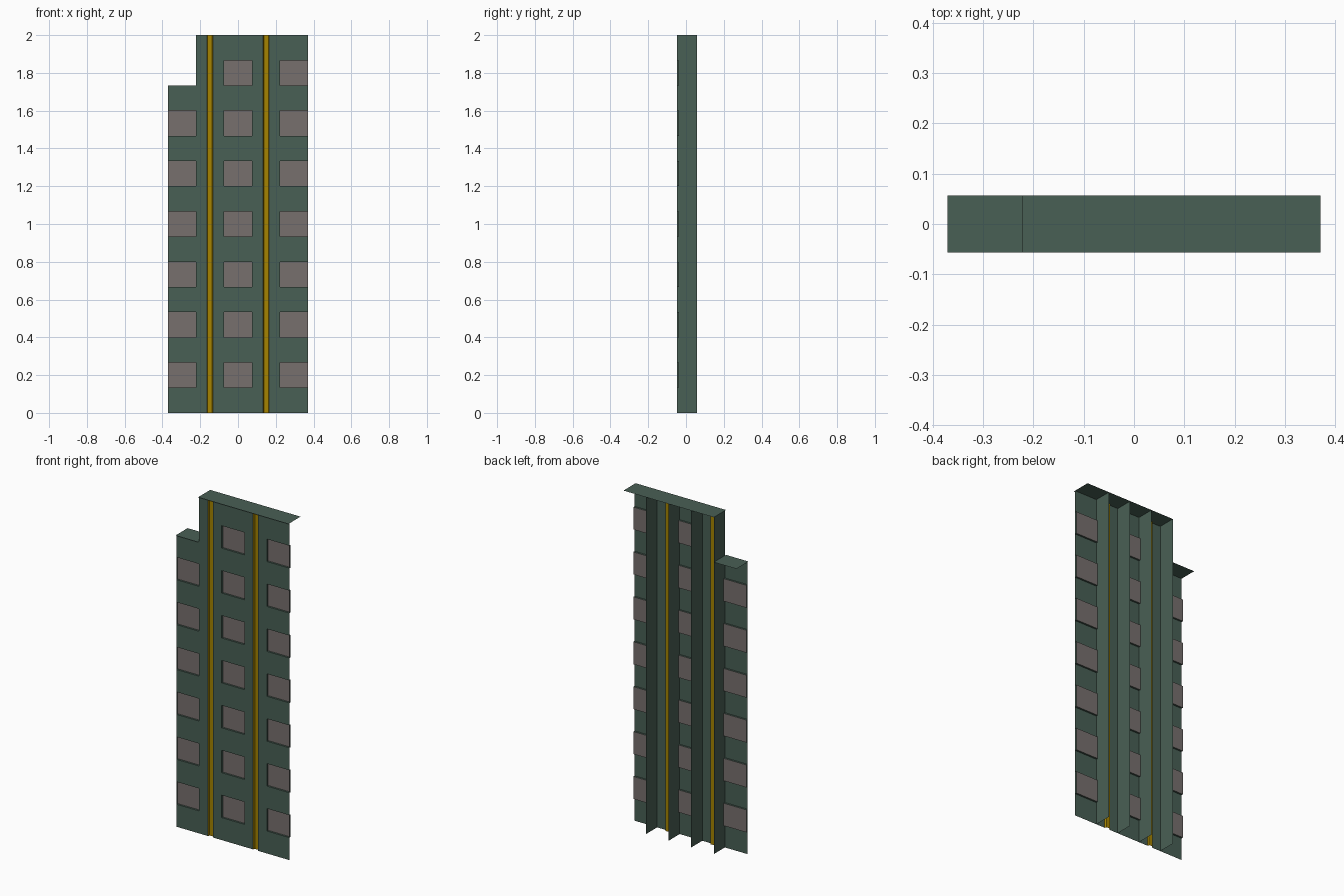
import bpy
import bmesh

if "Cube" in bpy.data.objects:
    bpy.data.objects.remove(bpy.data.objects["Cube"])

H = 2.0
BAND = H / 15            # alternating wall and window bands
X1, X2, X3 = 0.0742, 0.2226, 0.371
YF, YB, YR = -0.047, 0.057, -0.036   # wall face, fin back, recess floor
OVERHANG = -0.057


def material(name, rgb):
    m = bpy.data.materials.new(name)
    m.diffuse_color = (*rgb, 1)
    m.use_nodes = True
    m.node_tree.nodes["Principled BSDF"].inputs["Base Color"].default_value = m.diffuse_color
    return m


GREEN = material("green_wall", (0.066, 0.115, 0.09))
GLASS = material("grey_glass", (0.187, 0.162, 0.155))
YELLOW = material("yellow_trim", (0.38, 0.23, 0.0))


def sheet(name, quads, mat):
    """Join quads into one flat-shaded sheet object."""
    bm = bmesh.new()
    for q in quads:
        bm.faces.new([bm.verts.new(p) for p in q])
    bmesh.ops.remove_doubles(bm, verts=bm.verts, dist=1e-5)
    me = bpy.data.meshes.new(name)
    bm.to_mesh(me)
    bm.free()
    me.materials.append(mat)
    ob = bpy.data.objects.new(name, me)
    bpy.context.collection.objects.link(ob)
    return ob


def front(x0, x1, z0, z1, y):
    return [(x0, y, z0), (x1, y, z0), (x1, y, z1), (x0, y, z1)]


def extrude_x(profile, z0, z1):
    """Vertical quads along a plan profile of (x, y) points, facing -y."""
    return [[(*a, z0), (*b, z0), (*b, z1), (*a, z1)]
            for a, b in zip(profile, profile[1:])]


def reveals(x0, x1, z0, z1):
    c = [(x0, z0), (x1, z0), (x1, z1), (x0, z1)]
    return [[(a[0], YF, a[1]), (a[0], YR, a[1]), (b[0], YR, b[1]), (b[0], YF, b[1])]
            for a, b in zip(c, c[1:] + c[:1])]


# Window columns: plain bands, and recessed panes on odd bands
for label, x0, x1, bands in (("left", -X3, -X2, 13),
                             ("middle", -X1, X1, 15),
                             ("right", X2, X3, 15)):
    wall, panes = [], []
    for k in range(bands):
        z0, z1 = k * BAND, (k + 1) * BAND
        if k % 2:
            wall += reveals(x0, x1, z0, z1)
            panes.append(front(x0, x1, z0, z1, YR))
        else:
            wall.append(front(x0, x1, z0, z1, YF))
    sheet(label + "_window_wall", wall, GREEN)
    sheet(label + "_window_panes", panes, GLASS)

# Piers between the windows, each with a yellow groove down its centre
for label, s in (("left", -1), ("right", 1)):
    c = s * (X1 + X2) / 2
    h = (X2 - X1) / 2
    sheet(label + "_pier", [front(c - h, c - 0.016, 0, H, YF),
                            front(c + 0.016, c + h, 0, H, YF)], GREEN)
    groove = [(c - 0.016, YF), (c - 0.012, YR), (c + 0.012, YR), (c + 0.016, YF)]
    sheet(label + "_yellow_groove", extrude_x(groove, 0, H), YELLOW)

# Fins running back from the wall
for i, x in enumerate((-X2, -X1, X1, X2)):
    sheet("back_fin_%d" % (i + 1), extrude_x([(x, YF), (x, YB)], 0, H), GREEN)

# Two roof sheets at stepped heights
for name, x0, x1, z in (("lower_roof", -X3, -X2, 13 * BAND), ("main_roof", -X2, X3, H)):
    sheet(name, [[(x0, OVERHANG, z), (x1, OVERHANG, z), (x1, YB, z), (x0, YB, z)]], GREEN)
